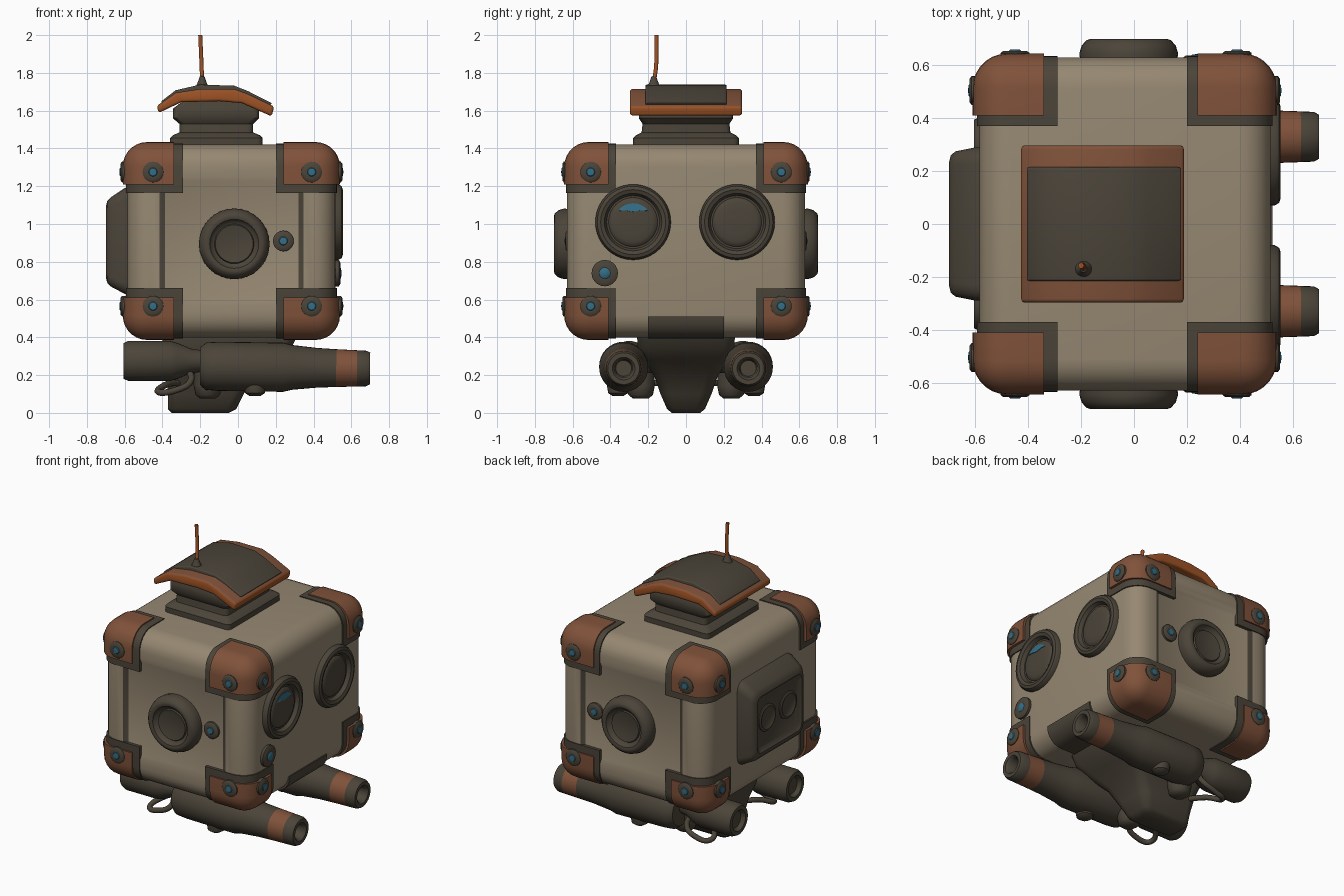
import bpy, bmesh, math
from mathutils import Vector, Matrix

if "Cube" in bpy.data.objects:
    bpy.data.objects.remove(bpy.data.objects["Cube"])

def material(name, col):
    m = bpy.data.materials.new(name)
    m.diffuse_color = (*col, 1)
    m.use_nodes = True
    m.node_tree.nodes["Principled BSDF"].inputs["Base Color"].default_value = m.diffuse_color
    return m

TAN = material("tan_paint", (0.305, 0.246, 0.168))
GRAY = material("dark_metal", (0.070, 0.058, 0.041))
RUST = material("rust_brown", (0.216, 0.084, 0.042))
ORANGE = material("orange_trim", (0.34, 0.085, 0.018))
BLUE = material("blue_glass", (0.034, 0.156, 0.242))

def finish(name, bm, mats):
    bmesh.ops.recalc_face_normals(bm, faces=bm.faces)
    me = bpy.data.meshes.new(name)
    bm.to_mesh(me)
    bm.free()
    for m in mats:
        me.materials.append(m)
    ob = bpy.data.objects.new(name, me)
    bpy.context.collection.objects.link(ob)
    return ob

def box_mesh(lo, hi, bevel=0, seg=6, pick=lambda e: True):
    lo, hi = Vector(lo), Vector(hi)
    bm = bmesh.new()
    bmesh.ops.create_cube(bm, size=1)
    for v in bm.verts:
        v.co = Vector([(lo[i] + hi[i]) / 2 + v.co[i] * abs(hi[i] - lo[i]) for i in range(3)])
    if bevel:
        bmesh.ops.bevel(bm, geom=[e for e in bm.edges if pick(e)], offset=bevel,
                        segments=seg, profile=0.5, affect='EDGES')
    bmesh.ops.recalc_face_normals(bm, faces=bm.faces)
    return bm

def lathe(name, profile, loc, axis, mats, rule=None, n=32):
    """Spin (radius, height) points round an axis; rule(radius, height, x, y) -> material index."""
    bm = bmesh.new()
    rings = []
    for r, h in profile:
        if r == 0:
            rings.append([bm.verts.new((0, 0, h))] * n)
        else:
            rings.append([bm.verts.new((r * math.cos(math.tau * k / n), r * math.sin(math.tau * k / n), h))
                          for k in range(n)])
    for a, b in zip(rings, rings[1:]):
        for k in range(n):
            j = (k + 1) % n
            f = bm.faces.new(list(dict.fromkeys((a[k], a[j], b[j], b[k]))))
            c = f.calc_center_median()
            if rule:
                f.material_index = rule(math.hypot(c.x, c.y), c.z, c.x, c.y)
    if profile[0][0]:
        bm.faces.new(rings[0])
    rot = Vector(axis).to_track_quat('Z', 'Y').to_matrix().to_4x4()
    bm.transform(Matrix.Translation(loc) @ rot)
    return finish(name, bm, mats)

def loft(name, sections, mats, along='z', n=5):
    """Join rounded rectangles (height, a0, a1, b0, b1, radius)."""
    bm = bmesh.new()
    rings = []
    for h, a0, a1, b0, b1, r in sections:
        ring = []
        for cx, cy, q in ((a1 - r, b1 - r, 0), (a0 + r, b1 - r, 1), (a0 + r, b0 + r, 2), (a1 - r, b0 + r, 3)):
            for k in range(n):
                t = (q + k / (n - 1)) * math.pi / 2
                a, b = cx + r * math.cos(t), cy + r * math.sin(t)
                ring.append(bm.verts.new((a, b, h) if along == 'z' else (h, a, b)))
        rings.append(ring)
    m = 4 * n
    for p, q in zip(rings, rings[1:]):
        for k in range(m):
            bm.faces.new((p[k], p[(k + 1) % m], q[(k + 1) % m], q[k]))
    bm.faces.new(rings[0])
    bm.faces.new(rings[-1])
    return finish(name, bm, mats)

def hose(name, pts, radius, mat):
    cu = bpy.data.curves.new(name, 'CURVE')
    cu.dimensions = '3D'
    cu.bevel_depth = radius
    cu.use_fill_caps = True
    cu.resolution_u = 6
    sp = cu.splines.new('BEZIER')
    sp.bezier_points.add(len(pts) - 1)
    for bp, p in zip(sp.bezier_points, pts):
        bp.co = p
        bp.handle_left_type = bp.handle_right_type = 'AUTO'
    cu.materials.append(mat)
    ob = bpy.data.objects.new(name, cu)
    bpy.context.collection.objects.link(ob)

def bolt(name, loc, axis, r=0.055):
    lathe(name, [(r, -0.03), (r, 0.004), (r * 0.8, 0.012), (r * 0.42, 0.012), (r * 0.36, 0.016), (0, 0.018)],
          loc, axis, [GRAY, BLUE], lambda rad, h, x, y: int(rad < r * 0.45), 20)

# Main body with recessed panels front and back
bm = box_mesh((-0.585, -0.63, 0.40), (0.517, 0.63, 1.42), 0.12)
panels = [f for f in bm.faces if abs(f.normal.y) > 0.99 and f.calc_area() > 0.3]
bmesh.ops.inset_individual(bm, faces=panels, thickness=0.07, depth=0)
border = bmesh.ops.inset_individual(bm, faces=panels, thickness=0.04, depth=-0.015)['faces']
for f in border:
    c = f.calc_center_median()
    f.material_index = int(abs(c.x + 0.034) > 0.2)
finish("body_shell", bm, [TAN, GRAY])

# Corner guards: dark under-plate, rust cap and bolts
def corner(name, outer, inner, mat, bevel):
    o = Vector(outer)
    lo = [min(a, b) for a, b in zip(outer, inner)]
    hi = [max(a, b) for a, b in zip(outer, inner)]
    finish(name, box_mesh(lo, hi, bevel, 7, lambda e: any((v.co - o).length < 1e-4 for v in e.verts)), [mat])

for sx, xr, xri, xg, xgi, bx in ((1, 0.54, 0.24, 0.524, 0.20, 0.39), (-1, -0.61, -0.34, -0.594, -0.29, -0.45)):
    for zr, zri, zg, zgi, bz in ((1.434, 1.21, 1.426, 1.165, 1.275), (0.386, 0.61, 0.394, 0.66, 0.565)):
        for sy in (1, -1):
            corner("corner_plate", (xg, sy * 0.636, zg), (xgi, sy * 0.37, zgi), GRAY, 0.12)
            corner("corner_cap", (xr, sy * 0.645, zr), (xri, sy * 0.41, zri), RUST, 0.13)
            bolt("corner_bolt", (bx, sy * 0.643, bz), (0, sy, 0))
            bolt("corner_bolt", (xr, sy * 0.505, bz), (sx, 0, 0))

# Round ports and side bolts, front and back
for sy in (1, -1):
    lathe("side_port", [(0.18, -0.04), (0.187, 0.015), (0.178, 0.045), (0.16, 0.065), (0.145, 0.07), (0.13, 0.065),
                        (0.118, 0.045), (0.105, 0.04), (0.1, 0.048), (0.06, 0.04), (0, 0.037)],
          (-0.02, sy * 0.63, 0.895), (0, sy, 0), [GRAY])
    bolt("port_bolt", (0.24, sy * 0.625, 0.91), (0, sy, 0))

# Two eyes on the right side, one with a blue glint
for y, glint in ((-0.28, 1), (0.27, 0)):
    lathe("eye", [(0.2, -0.03), (0.2, 0.015), (0.19, 0.032), (0.172, 0.038), (0.152, 0.03), (0.14, 0.006),
                  (0.13, 0.006), (0.12, 0.016), (0.105, 0.02), (0.085, 0.023), (0.07, 0.024), (0, 0.026)],
          (0.517, y, 1.01), (1, 0, 0), [GRAY, BLUE],
          lambda r, h, a, b: 0, 40)
    if glint:
        # crescent of blue glass on the upper lens
        bm = bmesh.new()
        rows = []
        for k in range(13):
            t = math.radians(40 + 100 * k / 12)
            w = 0.045 * math.sin(math.pi * (k + 0.6) / 13.2)
            rows.append([bm.verts.new((0.517 + d, y + r * math.cos(t), 1.01 + r * math.sin(t)))
                         for r, d in ((0.1, 0.0235), (0.1 - w, 0.028))])
        for p, q in zip(rows, rows[1:]):
            bm.faces.new((p[0], p[1], q[1], q[0]))
        ob = finish("eye_glint", bm, [BLUE])
        ob.modifiers.new("thick", 'SOLIDIFY').thickness = 0.003
bolt("eye_bolt", (0.53, -0.43, 0.74), (1, 0, 0), 0.07)

# Dark chin plate wrapping the lower right edge
finish("chin_plate", box_mesh((0.15, -0.2, 0.393), (0.524, 0.2, 0.51), 0.11, 6,
       lambda e: all(v.co.x > 0.5 and v.co.z < 0.4 for v in e.verts)), [GRAY])

# Pack on the left side with two round marks
loft("side_pack", [(-0.56, -0.29, 0.29, 0.62, 1.20, 0.06), (-0.60, -0.29, 0.29, 0.63, 1.19, 0.06),
                   (-0.675, -0.275, 0.275, 0.67, 1.14, 0.05), (-0.693, -0.26, 0.26, 0.69, 1.12, 0.05),
                   (-0.699, -0.235, 0.235, 0.715, 1.095, 0.04), (-0.68, -0.215, 0.215, 0.735, 1.075, 0.04)],
     [GRAY], 'x')
for y in (-0.11, 0.11):
    lathe("pack_disc", [(0.09, -0.01), (0.09, 0.006), (0.075, 0.012), (0.06, 0.002), (0, 0.002)],
          (-0.68, y, 0.92), (-1, 0, 0), [GRAY])

# Neck
loft("neck", [(1.41, -0.36, 0.13, -0.28, 0.28, 0.03), (1.455, -0.36, 0.13, -0.28, 0.28, 0.03),
              (1.47, -0.345, 0.115, -0.265, 0.265, 0.03), (1.485, -0.31, 0.08, -0.235, 0.235, 0.03),
              (1.53, -0.31, 0.08, -0.23, 0.23, 0.03), (1.56, -0.345, 0.11, -0.25, 0.25, 0.03),
              (1.61, -0.345, 0.11, -0.25, 0.25, 0.03), (1.66, -0.28, 0.05, -0.24, 0.24, 0.03)], [GRAY])

# Arched cap: orange rim with a dark top pad
def extrude_y(name, pts, hy, mats, bevel):
    bm = bmesh.new()
    face = bm.faces.new([bm.verts.new((x, -hy, z)) for x, z in pts])
    new = bmesh.ops.extrude_face_region(bm, geom=[face])['geom']
    bmesh.ops.translate(bm, vec=(0, 2 * hy, 0), verts=[g for g in new if isinstance(g, bmesh.types.BMVert)])
    bmesh.ops.recalc_face_normals(bm, faces=bm.faces)
    bmesh.ops.bevel(bm, geom=[e for e in bm.edges if e.calc_face_angle(0) > 0.7], offset=bevel,
                    segments=3, profile=0.5, affect='EDGES')
    bm.normal_update()
    for f in bm.faces:
        f.material_index = int(len(mats) > 1 and f.normal.z < 0.55)
    return finish(name, bm, mats)

extrude_y("cap_rim", [(-0.43, 1.625), (-0.33, 1.695), (-0.2, 1.715), (-0.02, 1.715), (0.05, 1.69), (0.192, 1.622),
                      (0.178, 1.57), (0.02, 1.64), (-0.1, 1.65), (-0.3, 1.645), (-0.42, 1.588)],
          0.297, [RUST, ORANGE], 0.014)
extrude_y("cap_pad", [(-0.408, 1.648), (-0.33, 1.708), (-0.2, 1.738), (-0.02, 1.732), (0.05, 1.705), (0.182, 1.638),
                      (0.15, 1.62), (0.0, 1.68), (-0.3, 1.67), (-0.39, 1.62)], 0.215, [GRAY], 0.008)

# Antenna
lathe("antenna_base", [(0.045, -0.02), (0.025, 0.015), (0.013, 0.05), (0, 0.055)], (-0.19, -0.17, 1.73), (0, 0, 1), [GRAY])
hose("antenna", [(-0.19, -0.17, 1.75), (-0.193, -0.158, 1.84), (-0.2, -0.157, 2.0)], 0.011, ORANGE)

# Undercarriage block
loft("undercarriage", [(0.0, -0.35, -0.05, -0.075, 0.075, 0.04), (0.02, -0.37, -0.01, -0.1, 0.1, 0.05),
                       (0.1, -0.37, 0.03, -0.135, 0.135, 0.06), (0.2, -0.38, 0.1, -0.17, 0.17, 0.06),
                       (0.28, -0.39, 0.2, -0.23, 0.23, 0.06), (0.34, -0.4, 0.28, -0.255, 0.255, 0.06),
                       (0.42, -0.4, 0.32, -0.26, 0.26, 0.06)], [GRAY])

# Barrels, tanks, joints and hoses on both sides
for s in (1, -1):
    lathe("barrel", [(0.1, -0.2), (0.125, -0.17), (0.13, -0.1), (0.13, 0.24), (0.118, 0.29), (0.105, 0.42), (0.1, 0.52),
                     (0.096, 0.63), (0.094, 0.68), (0.084, 0.699), (0.06, 0.699), (0.048, 0.685), (0.042, 0.62), (0, 0.62)],
          (0, s * 0.33, 0.245), (1, 0, -0.015), [GRAY, RUST], lambda r, h, x, y: int(0.52 < h < 0.63 and r > 0.08))
    lathe("rear_tank", [(0.05, 0.15), (0.065, 0.25), (0.095, 0.32), (0.106, 0.36), (0.106, 0.58), (0.095, 0.605),
                        (0.07, 0.605), (0.055, 0.58), (0, 0.58)], (0, s * 0.3, 0.275), (-1, 0, 0), [GRAY])
    lathe("barrel_foot", [(0.03, 0.0), (0.052, 0.015), (0.058, 0.05), (0.058, 0.13)], (0.09, s * 0.36, 0.09), (0, 0, 1), [GRAY], n=20)
    lathe("joint", [(0.04, 0.0), (0.065, 0.02), (0.075, 0.07), (0.07, 0.25)], (-0.16, s * 0.24, 0.075), (0, 0, 1), [GRAY], n=20)
    lathe("cross_strut", [(0.06, 0), (0.06, 0.22), (0, 0.23)], (-0.05, s * 0.1, 0.27), (0, s, 0), [GRAY], n=20)
    hose("hose", [(-0.27, s * 0.3, 0.24), (-0.25, s * 0.35, 0.17), (-0.33, s * 0.37, 0.12), (-0.42, s * 0.34, 0.11),
                  (-0.38, s * 0.24, 0.15), (-0.3, s * 0.12, 0.16)], 0.017, GRAY)

# Turn hoses into meshes and smooth everything
bpy.ops.object.select_all(action='SELECT')
bpy.context.view_layer.objects.active = bpy.data.objects["body_shell"]
bpy.ops.object.convert(target='MESH')
bpy.ops.object.select_all(action='SELECT')
bpy.ops.object.shade_smooth_by_angle(angle=math.radians(40))
